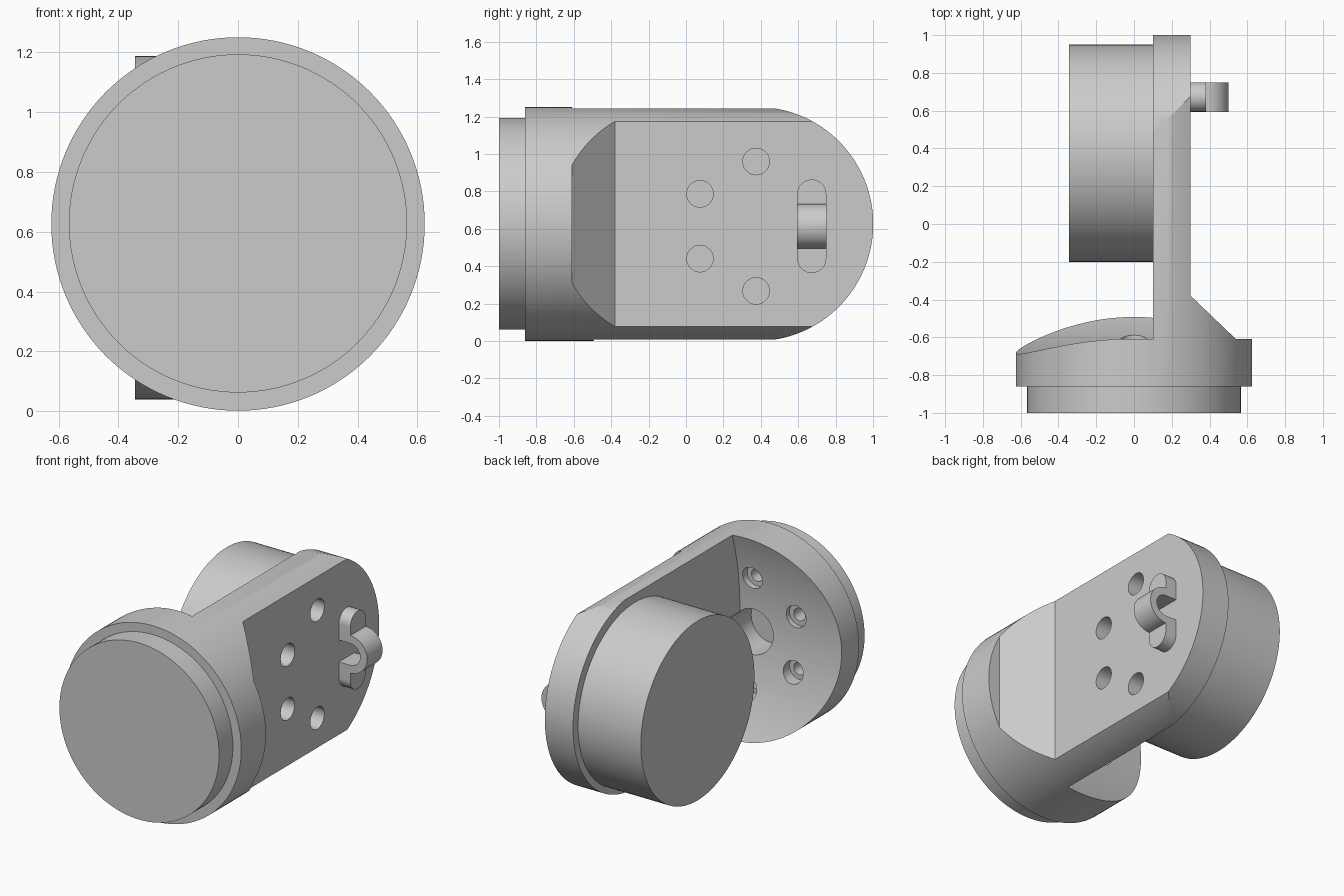
import bpy, math
from mathutils import Matrix, Vector

if "Cube" in bpy.data.objects:
    bpy.data.objects.remove(bpy.data.objects["Cube"])

grey = bpy.data.materials.new("light grey")
grey.use_nodes = True
COLOR = (0.6, 0.6, 0.6, 1)
grey.diffuse_color = COLOR
grey.node_tree.nodes["Principled BSDF"].inputs["Base Color"].default_value = COLOR

ZB = 0.626    # height of the body axis
ZM = 0.614    # height of the side motor axis
YM = 0.375    # depth of the side motor axis
R = 0.625


def cylinder(name, radius, start, end, sides=96):
    """Cylinder between two points."""
    a, b = Vector(start), Vector(end)
    rot = (b - a).to_track_quat("Z", "Y").to_euler()
    bpy.ops.mesh.primitive_cylinder_add(vertices=sides, radius=radius, depth=(b - a).length,
                                        location=(a + b) / 2, rotation=rot)
    obj = bpy.context.object
    obj.name = name
    obj.data.materials.append(grey)
    return obj


def prism(name, outline, low, high, place):
    """Extrude a 2D outline; place maps (u, v, w) to a point."""
    n = len(outline)
    verts = [place(u, v, w) for w in (low, high) for u, v in outline]
    faces = [tuple(range(n))[::-1], tuple(range(n, 2 * n))]
    faces += [(i, (i + 1) % n, (i + 1) % n + n, i + n) for i in range(n)]
    mesh = bpy.data.meshes.new(name)
    mesh.from_pydata(verts, [], faces)
    obj = bpy.data.objects.new(name, mesh)
    bpy.context.collection.objects.link(obj)
    mesh.materials.append(grey)
    bpy.context.view_layer.objects.active = obj
    bpy.ops.object.select_all(action="DESELECT")
    obj.select_set(True)
    bpy.ops.object.mode_set(mode="EDIT")
    bpy.ops.mesh.select_all(action="SELECT")
    bpy.ops.mesh.normals_make_consistent(inside=False)
    bpy.ops.object.mode_set(mode="OBJECT")
    return obj


def combine(obj, tool, operation="DIFFERENCE"):
    """Apply a boolean and discard the tool."""
    mod = obj.modifiers.new("cut", "BOOLEAN")
    mod.operation, mod.object, mod.solver = operation, tool, "EXACT"
    bpy.context.view_layer.objects.active = obj
    bpy.ops.object.modifier_apply(modifier=mod.name)
    bpy.data.objects.remove(tool)


def smooth(obj):
    bpy.ops.object.select_all(action="DESELECT")
    obj.select_set(True)
    bpy.context.view_layer.objects.active = obj
    bpy.ops.object.shade_smooth_by_angle(angle=math.radians(25))


def arc(cu, cv, radius, a0, a1, steps=24):
    angles = [math.radians(a0 + (a1 - a0) * i / steps) for i in range(steps + 1)]
    return [(cu + radius * math.cos(a), cv + radius * math.sin(a)) for a in angles]


def side_view(u, v, w):
    return (w, u, v)


# Body: round bar trimmed to a front drum, chamfered web and side plate
body = cylinder("bracket_body", R, (0, -0.86, ZB), (0, 1.2, ZB), 128)
plan = [(-0.8, -1), (0.8, -1), (0.8, -0.61), (0.54, -0.61), (0.3, -0.38), (0.3, 1.3), (-0.8, 1.3)]
combine(body, prism("plan_cutter", plan, -1, 2, lambda u, v, w: (u, v, w)), "INTERSECT")

# Curved clearance behind the front drum, up to the inner plate face
combine(body, cylinder("clearance_cutter", 1.558, (-1, 0.87, 0.757), (0.1, 0.87, 0.757), 256))

# Rounded rear end of the side plate
stadium = arc(YM, ZB, R + 0.001, -90, 90, 64) + [(-1.2, ZB + R + 0.001), (-1.2, ZB - R - 0.001)]
combine(body, prism("end_cutter", stadium, -1, 1, side_view), "INTERSECT")

# Screw holes in the side plate and counterbored holes in the drum
for along, up in ((0, 0.346), (0, -0.346), (-0.3, 0.173), (-0.3, -0.173)):
    y, z = YM + along, ZM + up
    combine(body, cylinder("plate_hole", 0.071, (0, y, z), (0.4, y, z), 32))
    z = ZB + up
    combine(body, cylinder("drum_bore", 0.07, (along, -0.72, z), (along, -0.3, z), 32))
    combine(body, cylinder("drum_hole", 0.04, (along, -0.95, z), (along, -0.5, z), 32))
combine(body, cylinder("shaft_hole", 0.14, (0, -0.95, ZB), (0, -0.3, ZB), 48))
smooth(body)

# Front disc and side motor
smooth(cylinder("front_disc", 0.566, (0, -1, ZB + 0.002), (0, -0.86, ZB + 0.002), 128))
smooth(cylinder("side_motor", 0.575, (-0.345, YM, ZM), (0.1, YM, ZM), 128))

# Cable clip: two tabs joined by an arch, with rounded tab ends
YC, HALF, REACH = 0.672, 0.078, 0.25
saddle = [(0.3, -0.3), (0.38, -0.3)] + arc(0.38, 0, 0.12, -90, 90)
saddle += [(0.38, 0.3), (0.3, 0.3)] + arc(0.38, 0, 0.07, 90, -90)
saddle = [p for p in saddle[:2]] + [(0.38, -0.12)] + saddle[3:-25] + \
    [(0.3, 0.07)] + saddle[-25:] + [(0.3, -0.07)]
clip = prism("cable_clip", saddle, YC - HALF, YC + HALF, lambda u, v, w: (u, w, v + ZM))
ends = arc(YC, ZM + REACH - HALF, HALF, 0, 180) + arc(YC, ZM - REACH + HALF, HALF, 180, 360)
combine(clip, prism("clip_cutter", ends, 0, 1, side_view), "INTERSECT")
smooth(clip)
